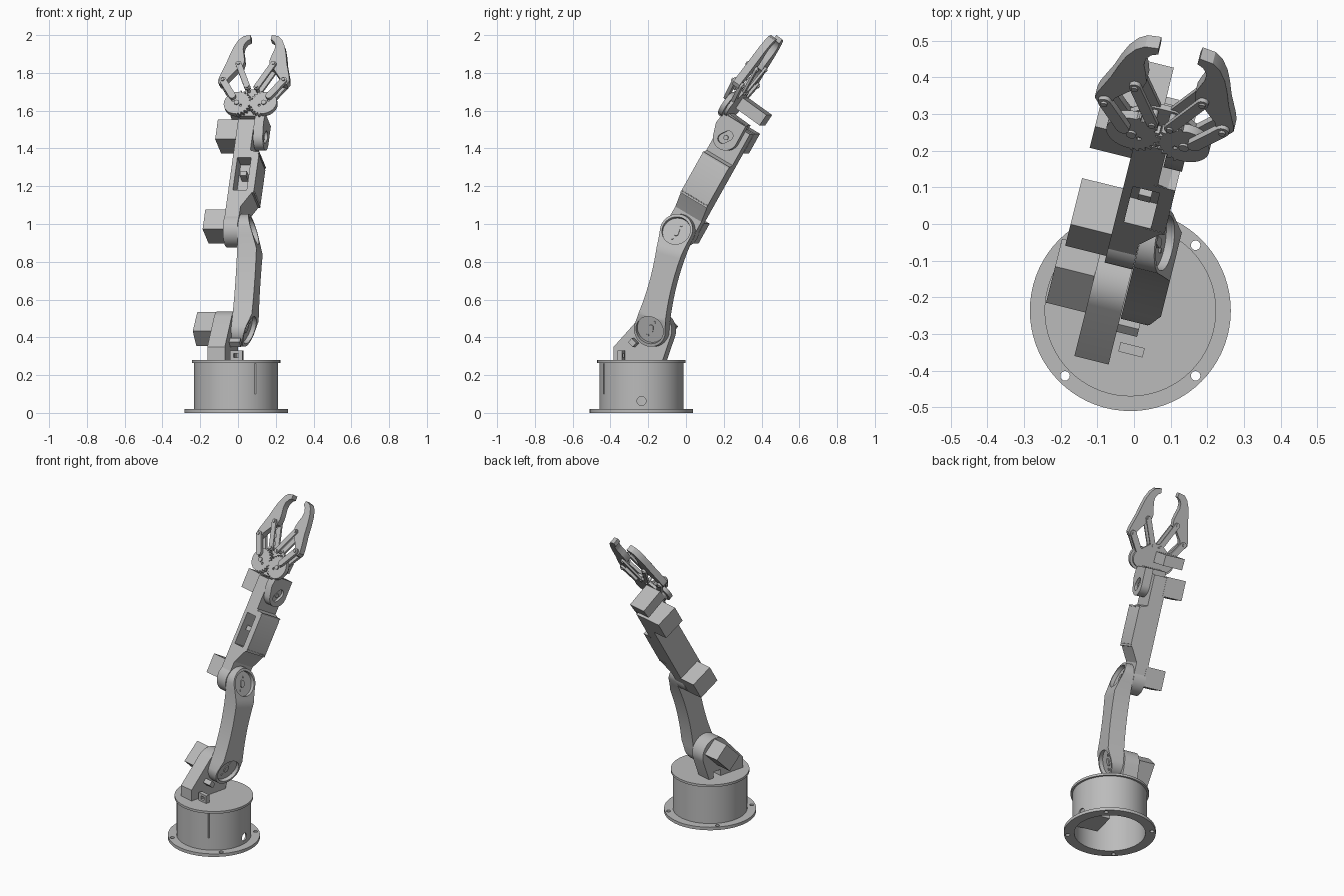
import bpy, bmesh
from math import sin, cos, pi, radians
from mathutils import Matrix, Vector
from mathutils.geometry import convex_hull_2d

default = bpy.data.objects.get("Cube")
if default:
    bpy.data.objects.remove(default, do_unlink=True)

grey = bpy.data.materials.new("mid_grey")
grey.use_nodes = True
grey.diffuse_color = (0.5, 0.5, 0.5, 1)
grey.node_tree.nodes["Principled BSDF"].inputs["Base Color"].default_value = (0.5, 0.5, 0.5, 1)
parts = []


# Helpers: every frame has local axes (side, depth, along the limb)
BASE = Matrix.Translation((-0.01, -0.236, 0))
BODY = BASE @ Matrix.Rotation(radians(-14), 4, 'Z')


def limb(forward, z, tilt, side=0):
    return BODY @ Matrix.Translation((side, forward, z)) @ Matrix.Rotation(radians(-tilt), 4, 'X')


def finish(name, bm, frame):
    bm.transform(frame)
    bmesh.ops.recalc_face_normals(bm, faces=bm.faces)
    mesh = bpy.data.meshes.new(name)
    bm.to_mesh(mesh)
    bm.free()
    mesh.materials.append(grey)
    ob = bpy.data.objects.new(name, mesh)
    bpy.context.collection.objects.link(ob)
    parts.append(ob)
    return ob


def prism(name, frame, axis, pts, lo, hi):
    """Extrude a 2D outline along local axis 0, 1 or 2."""
    bm = bmesh.new()
    rings = []
    for d in (lo, hi):
        ring = []
        for p in pts:
            co = list(p)
            co.insert(axis, d)
            ring.append(bm.verts.new(co))
        rings.append(ring)
        bm.faces.new(ring)
    n = len(pts)
    for i in range(n):
        j = (i + 1) % n
        bm.faces.new((rings[0][i], rings[0][j], rings[1][j], rings[1][i]))
    return finish(name, bm, frame)


def disc(x, y, r, n=40):
    return [(x + r * cos(2 * pi * i / n), y + r * sin(2 * pi * i / n)) for i in range(n)]


def rect(x0, x1, y0, y1):
    return [(x0, y0), (x1, y0), (x1, y1), (x0, y1)]


def hull(pts):
    return [pts[i] for i in convex_hull_2d([Vector(p) for p in pts])]


def cut(ob, *cutters):
    for c in cutters:
        mod = ob.modifiers.new("cut", 'BOOLEAN')
        mod.operation = 'DIFFERENCE'
        mod.solver = 'EXACT'
        mod.object = c
        bpy.context.view_layer.objects.active = ob
        bpy.ops.object.modifier_apply(modifier=mod.name)
        parts.remove(c)
        bpy.data.objects.remove(c, do_unlink=True)


# Hollow round base with flange and lid
bm = bmesh.new()
profile = [(0, .28), (.234, .28), (.234, .265), (.222, .265), (.222, .02), (.274, .02),
           (.274, 0), (.212, 0), (.212, .262), (0, .262)]
vs = [bm.verts.new((r, 0, z)) for r, z in profile]
es = [bm.edges.new(pair) for pair in zip(vs, vs[1:])]
bmesh.ops.spin(bm, geom=vs + es, axis=(0, 0, 1), cent=(0, 0, 0), angle=2 * pi, steps=72)
bmesh.ops.remove_doubles(bm, verts=bm.verts, dist=1e-4)
base = finish("base_housing", bm, BASE)
for sx in (-1, 1):
    for sy in (-1, 1):
        cut(base, prism("cutter", BASE, 2, disc(sx * .178, sy * .178, .013, 16), -.1, .1))
cut(base, prism("cutter", BASE, 0, disc(0, .063, .024, 24), .15, .3))
prism("base_servo", BODY, 2, rect(.0, .15, -.17, -.0), .1, .262)

# Shoulder bracket bolted to the lid
shoulder_outline = hull([(-.157, .279), (-.157, .35), (.11, .279)] + disc(.06, .438, .1))
bracket = prism("shoulder_bracket", BODY, 0, shoulder_outline, -.118, -.022)
cut(bracket, prism("cutter", BODY, 0, rect(.02, .075, .2, .32), -.2, -.05))
lug = prism("lid_lug", BODY, 0, rect(-.116, -.09, .279, .33), -.005, .063)
cut(lug, prism("cutter", BODY, 1, rect(.015, .043, .292, .315), -.2, 0))
stop = limb(-.042, .372, 45, .013)
prism("stop_block", stop, 0, rect(-.018, .018, -.015, .015), -.04, .022)

# Upper arm: waisted beam with tilted round sockets at both ends
L = .546
lower = limb(.06, .438, 15)


def half_width(a):
    return .062 + .026 * (2 * a / L - 1) ** 2


steps = [L * i / 12 for i in range(13)]
outline = [(half_width(a), a) for a in steps]
outline += [(.088 * cos(t), L + .088 * sin(t)) for t in [pi * i / 16 for i in range(1, 16)]]
outline += [(-half_width(a), a) for a in reversed(steps)]
outline += [(-.088 * cos(t), -.088 * sin(t)) for t in [pi * i / 16 for i in range(1, 16)]]
arm = prism("upper_arm", lower, 0, outline, -.02, .085)
for side, a, angle in ((.061, 0, 19), (.048, L, -18)):
    face = lower @ Matrix.Translation((side, 0, a)) @ Matrix.Rotation(radians(angle), 4, 'Y')
    cut(arm, prism("cutter", face, 0, rect(-.2, .2, -.16, .16), 0, .2),
        prism("cutter", face, 0, disc(0, 0, .076, 48), -.024, .1))
    prism("socket_hub", face, 0, hull(disc(0, -.01, .013, 16) + disc(0, .01, .013, 16)), -.03, -.017)
    for s in (-1, 1):
        prism("socket_screw", face, 0, disc(s * .012, s * .04, .007, 12), -.03, -.019)

# Forearm: round elbow, stepped spine with a window
fore = limb(.2, .966, 30)
prism("elbow_joint", fore, 0, disc(0, 0, .09, 48), -.1, -.021)
spine = prism("forearm", fore, 1,
              [(-.1, 0), (-.021, 0), (-.021, .1), (.033, .19), (.04, .2), (.04, .415),
               (.033, .43), (-.01, .445), (-.01, .635), (-.1, .635)], -.081, .083)
cut(spine, prism("cutter", fore, 1, rect(-.075, 0, .2, .4), -.2, 0))
prism("cable_clip", fore, 1, rect(-.055, -.02, .3, .33), -.06, .02)
for a in (.19, .43):
    prism("housing_ridge", fore, 0, rect(-.082, .084, a - .005, a + .005), -.02, .04)

# Joint servos on the right-hand side
for name, frame, depth, along, height, inner, outer in (
        ("shoulder_servo", limb(.055, .445, 45), .055, 0, .072, -.1, -.228),
        ("elbow_servo", fore, .075, .03, .06, -.09, -.215),
        ("wrist_servo", fore, .075, .58, .06, -.09, -.215)):
    mid = 0 if name == "shoulder_servo" else .01
    prism(name, frame, 0, rect(mid - depth, mid + depth, along - height, along + height), outer, inner)

# Wrist link
grip = limb(.48, 1.635, 35, -.04)
wrist_outline = hull(disc(.093, -.152, .068) + [(.005, -.115), (.01, -.05), (.15, -.04)])
wrist = prism("wrist_plate", grip, 0, wrist_outline, .033, .085)
cut(wrist, prism("cutter", grip, 0,
                 hull(disc(.083, -.165, .026, 24) + disc(.1, -.135, .026, 24)), .068, .2))
prism("wrist_hub", grip, 0, disc(.093, -.152, .013, 20), .06, .076)
prism("wrist_bridge", grip, 0, rect(.012, .14, -.07, -.04), -.055, .06)

# Gripper base and servo
plate = disc(-.074, 0, .055) + disc(.074, 0, .055) + disc(-.025, .088, .018) + disc(.025, .088, .018)
prism("gripper_plate", grip, 1, hull(plate + [(-.05, -.07), (.05, -.07)]), .015, .032)
prism("gripper_servo", grip, 1, rect(-.13, -.005, -.005, .062), .03, .19)


def gear_outline(shift):
    pts = []
    for i in range(96):
        t = 2 * pi * i / 96
        toothed = cos(t) < -.1
        r = (.08 if (i // 2 + shift) % 2 else .068) if toothed else .07
        pts.append((.074 + r * cos(t), r * sin(t)))
    return pts


# Mirrored gears, links and fingers
claw = [(.15, .12), (.165, .112), (.183, .115), (.195, .135), (.19, .165), (.165, .25), (.152, .31),
        (.138, .36), (.118, .402), (.095, .425), (.058, .432), (.055, .405), (.073, .393),
        (.085, .37), (.086, .34), (.075, .3), (.068, .265), (.074, .23), (.095, .218), (.14, .155)]
gear_c, outer_c, upper_c, inner_c = (.074, 0), (.166, .135), (.095, .24), (.025, .09)
for s, label in ((-1, "right"), (1, "left")):
    def flip(pts):
        return [(s * x, y) for x, y in pts]

    gear = prism(label + "_gear", grip, 1, flip(gear_outline(s > 0)), -.013, .013)
    for t in (0.6, 0.6 + pi):
        cut(gear, prism("cutter", grip, 1, flip(disc(.074 + .028 * cos(t), .028 * sin(t), .007, 12)),
                        -.05, -.005))
    prism(label + "_gear_hub", grip, 1, flip(disc(*gear_c, .014, 20)), -.02, .02)
    prism(label + "_finger", grip, 1, flip(claw), -.02, .02)
    for d in (-1, 1):
        lo, hi = sorted((d * .0205, d * .033))
        prism(label + "_inner_link", grip, 1,
              flip(hull(disc(*inner_c, .016, 20) + disc(*upper_c, .016, 20))), lo, hi)
        lo, hi = sorted((d * .0125, d * .032))
        prism(label + "_drive_link", grip, 1,
              flip(hull(disc(.1, .035, .018, 20) + disc(*outer_c, .018, 20))), lo, hi)
    for c in (outer_c, upper_c, inner_c):
        prism(label + "_pivot_pin", grip, 1, flip(disc(*c, .009, 16)), -.039, .039)

# Smooth shading with crisp edges
bpy.ops.object.select_all(action='DESELECT')
for ob in parts:
    ob.select_set(True)
bpy.context.view_layer.objects.active = parts[0]
bpy.ops.object.shade_smooth_by_angle(angle=radians(30))
